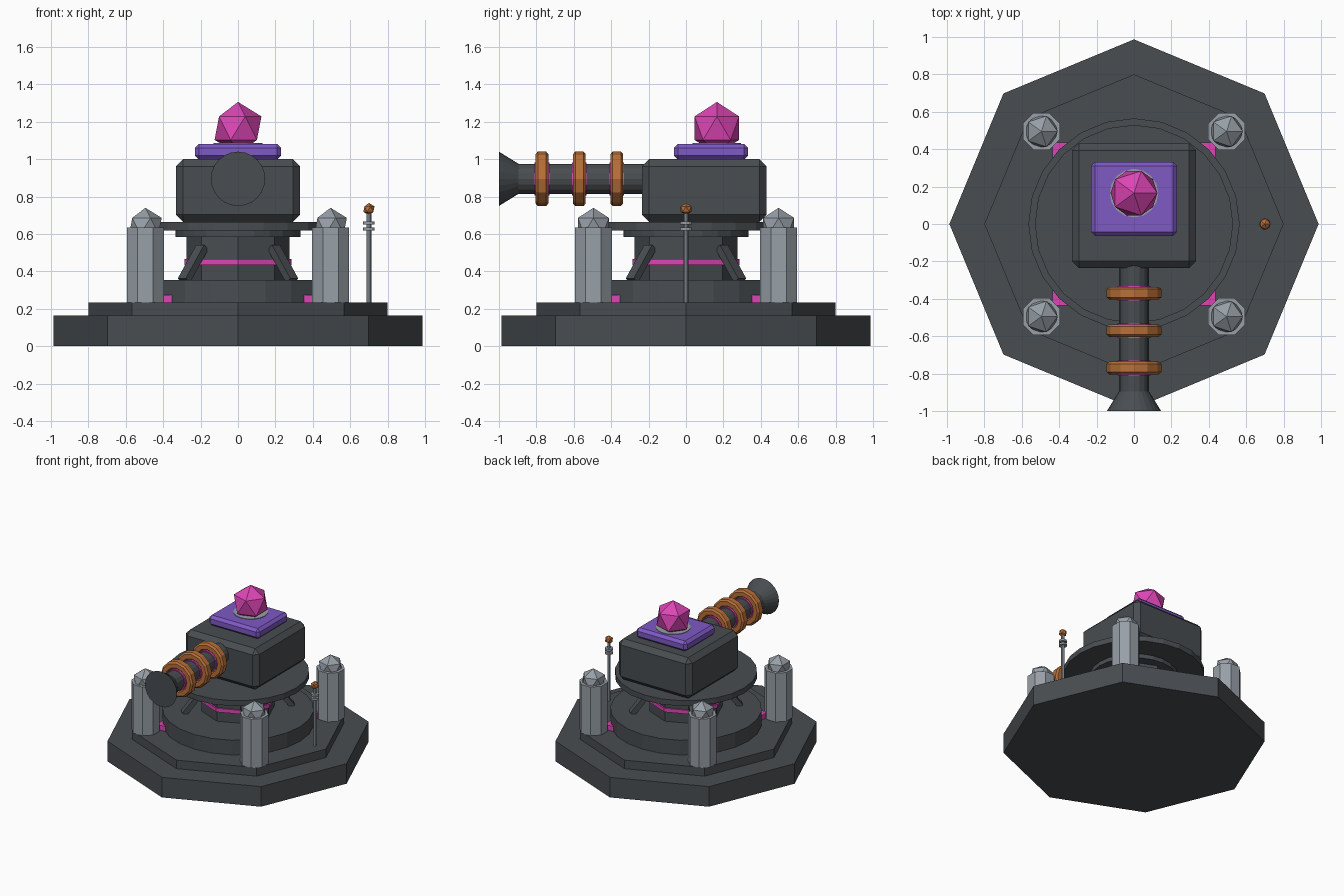
import bpy
import bmesh
from math import pi, cos, sin, radians
from mathutils import Matrix, Vector

cube = bpy.data.objects.get("Cube")
if cube:
    bpy.data.objects.remove(cube)


def material(name, rgb):
    m = bpy.data.materials.new(name)
    m.use_nodes = True
    m.diffuse_color = (*rgb, 1)
    m.node_tree.nodes["Principled BSDF"].inputs["Base Color"].default_value = (*rgb, 1)
    return m


STONE = material("dark stone", (0.066, 0.074, 0.082))
STEEL = material("pale steel", (0.31, 0.35, 0.39))
PINK = material("magenta glow", (0.72, 0.06, 0.46))
PURPLE = material("purple plate", (0.21, 0.1, 0.56))
COPPER = material("copper", (0.48, 0.16, 0.04))


def finish(name, bm, mat, matrix=Matrix()):
    bmesh.ops.recalc_face_normals(bm, faces=bm.faces)
    mesh = bpy.data.meshes.new(name)
    bm.to_mesh(mesh)
    bm.free()
    mesh.materials.append(mat)
    obj = bpy.data.objects.new(name, mesh)
    obj.matrix_world = matrix
    bpy.context.collection.objects.link(obj)
    return obj


def lathe(name, profile, sides, mat, matrix=Matrix(), turn=0.0, ring=False):
    """Spin (radius, height) points round local z; ring joins the last point to the first."""
    bm = bmesh.new()
    loops = [[bm.verts.new((r * cos(turn + 2 * pi * i / sides),
                            r * sin(turn + 2 * pi * i / sides), h))
              for i in range(sides)] for r, h in profile]
    pairs = list(zip(loops, loops[1:]))
    if ring:
        pairs.append((loops[-1], loops[0]))
    else:
        bm.faces.new(loops[0])
        bm.faces.new(loops[-1])
    for a, b in pairs:
        for i in range(sides):
            j = (i + 1) % sides
            bm.faces.new((a[i], a[j], b[j], b[i]))
    return finish(name, bm, mat, matrix)


def drum(name, radius, low, high, sides, mat, x=0, y=0, turn=0.0):
    return lathe(name, [(radius, low), (radius, high)], sides, mat,
                 Matrix.Translation((x, y, 0)), turn)


def box(name, centre, size, mat, bevel=0.0, rotation=Matrix()):
    bm = bmesh.new()
    bmesh.ops.create_cube(bm, size=1, matrix=Matrix.Diagonal((*size, 1)))
    if bevel:
        bmesh.ops.bevel(bm, geom=bm.edges[:], offset=bevel, segments=1, affect='EDGES')
    return finish(name, bm, mat, Matrix.Translation(centre) @ rotation)


def gem(name, centre, radius, mat):
    bm = bmesh.new()
    bmesh.ops.create_icosphere(bm, subdivisions=1, radius=radius)
    return finish(name, bm, mat, Matrix.Translation(centre))


# Stepped base and turntable
drum("base_lower", 0.987, 0, 0.165, 8, STONE)
drum("base_upper", 0.8, 0.165, 0.235, 8, STONE)
drum("base_disc", 0.565, 0.235, 0.355, 24, STONE)
drum("neck", 0.275, 0.355, 0.585, 8, STONE)
drum("neck_glow_band", 0.287, 0.435, 0.466, 8, PINK)
drum("turntable_step", 0.335, 0.585, 0.62, 24, STONE)
drum("turntable", 0.53, 0.62, 0.665, 24, STONE)

# Four corner pillars, glow blocks and leaning struts
for n, (sx, sy) in enumerate([(1, 1), (-1, 1), (-1, -1), (1, -1)], 1):
    px, py = 0.495 * sx, 0.495 * sy
    drum(f"pillar_{n}", 0.108, 0.235, 0.635, 8, STEEL, px, py, pi / 8)
    gem(f"pillar_cap_{n}", (px, py, 0.643), 0.097, STEEL)
    box(f"glow_block_{n}", (0.39 * sx, 0.39 * sy, 0.245), (0.09, 0.09, 0.06), PINK)
    out = Vector((sx, sy, 0)).normalized()
    foot, head = out * 0.41 + Vector((0, 0, 0.35)), out * 0.27 + Vector((0, 0, 0.53))
    lean = (head - foot).to_track_quat('Z', 'Y').to_matrix().to_4x4()
    side = Vector((-out.y, out.x, 0))
    axis = (head - foot).normalized()
    lean = Matrix((side, axis.cross(side), axis)).transposed().to_4x4()
    box(f"strut_{n}", (foot + head) / 2, (0.06, 0.04, (head - foot).length), STONE,
        rotation=lean)

# Antenna on the left side
drum("antenna_rod", 0.013, 0.235, 0.71, 8, STEEL, 0.7)
for n, z in enumerate((0.62, 0.65), 1):
    drum(f"antenna_disc_{n}", 0.031, z, z + 0.016, 12, STEEL, 0.7)
gem("antenna_tip", (0.7, 0, 0.733), 0.033, COPPER)

# Head with plate and crystal
box("head", (0, 0.0975, 0.8325), (0.665, 0.665, 0.335), STONE, 0.038)
box("crystal_plate", (0, 0.134, 1.04), (0.46, 0.396, 0.085), PURPLE, 0.022)
drum("crystal_seat", 0.13, 1.08, 1.087, 16, STEEL, 0, 0.165)
gem("crystal", (0, 0.165, 1.166), 0.14, PINK)

# Barrel pointing forward: local z runs towards the front
aim = Matrix.Translation((0, 0, 0.895)) @ Matrix.Rotation(radians(90), 4, 'X')
lathe("barrel", [(0.08, 0.2), (0.08, 0.9)], 16, STONE, aim)
lathe("muzzle", [(0.08, 0.895), (0.145, 1.0)], 24, STONE, aim)
for n, d in enumerate((0.37, 0.57, 0.77), 1):
    lathe(f"coil_glow_{n}", [(0.088, d - 0.039), (0.088, d + 0.039)], 16, PINK, aim)
    lathe(f"coil_ring_{n}",
          [(0.085, d - 0.02), (0.098, d - 0.034), (0.132, d - 0.034), (0.146, d - 0.022),
           (0.146, d + 0.022), (0.132, d + 0.034), (0.098, d + 0.034), (0.085, d + 0.02)],
          12, COPPER, aim, ring=True)
